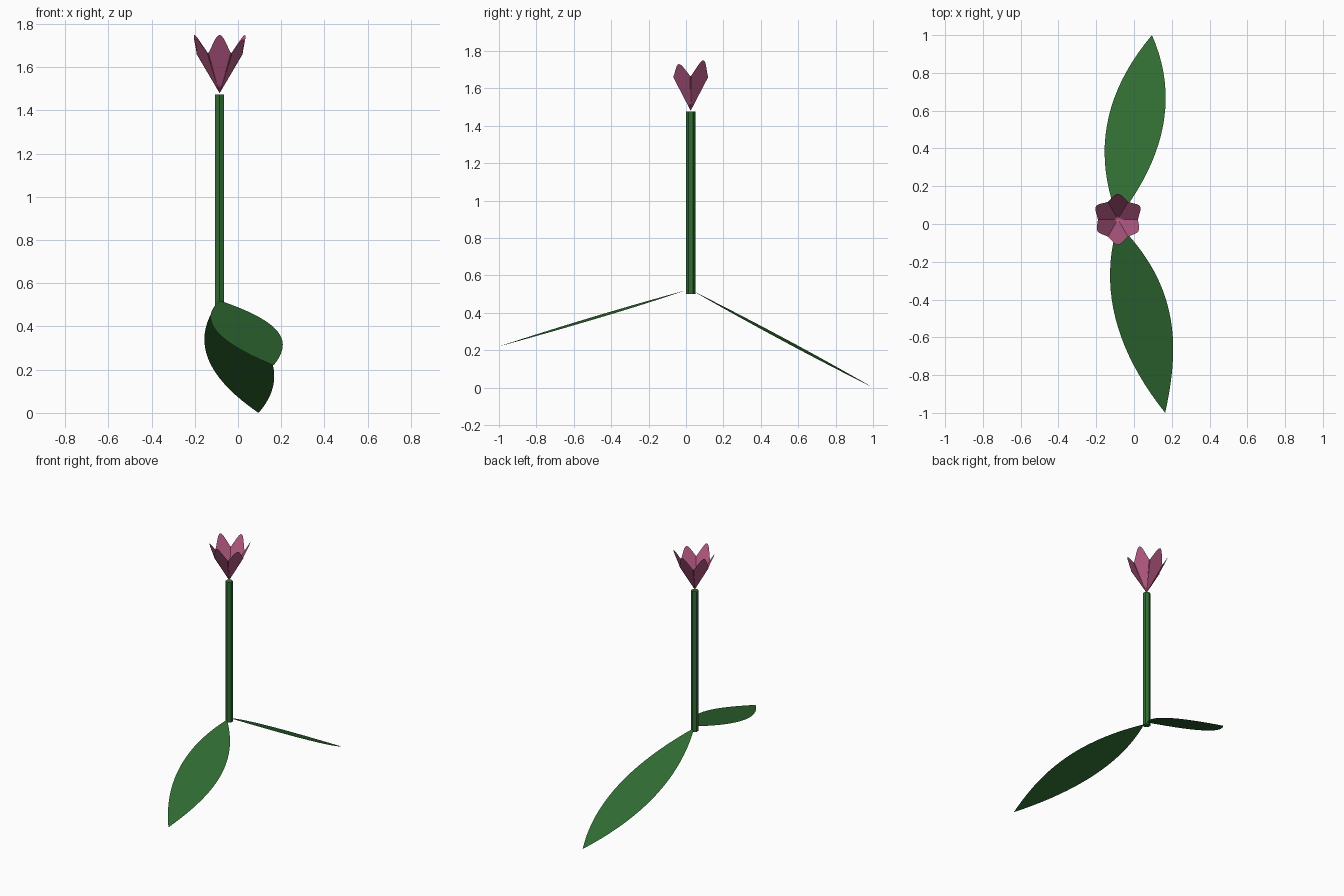
import bpy, bmesh
from math import cos, sin, pi, radians
from mathutils import Vector

cube = bpy.data.objects.get("Cube")
if cube:
    bpy.data.objects.remove(cube, do_unlink=True)

CX, CY = -0.085, 0.025          # flower axis


def material(name, rgb):
    m = bpy.data.materials.new(name)
    m.use_nodes = True
    m.diffuse_color = (*rgb, 1)
    m.node_tree.nodes["Principled BSDF"].inputs["Base Color"].default_value = (*rgb, 1)
    return m


green = material("leaf green", (0.03, 0.152, 0.033))
pink = material("petal pink", (0.468, 0.102, 0.231))


def finish(bm, name, mat, smooth=False):
    me = bpy.data.meshes.new(name)
    bm.to_mesh(me)
    bm.free()
    me.materials.append(mat)
    for p in me.polygons:
        p.use_smooth = smooth
    ob = bpy.data.objects.new(name, me)
    bpy.context.collection.objects.link(ob)
    return ob


# Stem: six-sided rod with corners towards front and back
bm = bmesh.new()
rings = [[bm.verts.new((CX + 0.0245 * sin(i * pi / 3), CY + 0.0245 * cos(i * pi / 3), z))
          for i in range(6)] for z in (0.5, 1.475)]
for i in range(6):
    j = (i + 1) % 6
    bm.faces.new((rings[0][i], rings[0][j], rings[1][j], rings[1][i]))
for ring in rings:
    bm.faces.new(ring)
bmesh.ops.recalc_face_normals(bm, faces=bm.faces)
finish(bm, "stem", green)


# Leaves: flat tilted blades between two curved edges
def bezier(a, b, c, d, t):
    s = 1 - t
    return s**3 * a + 3 * s * s * t * b + 3 * s * t * t * c + t**3 * d


def leaf(name, y0, tip, left, right, tilt, steps=20):
    def point(ctrl, t):
        x = bezier(CX, *ctrl, tip[0], t)
        y = y0 + (tip[1] - y0) * t
        fall = (tip[2] - 0.52 - tilt * (tip[0] - CX)) * t
        return x, y, 0.52 + tilt * (x - CX) + fall

    bm = bmesh.new()
    rows = [[bm.verts.new(point(c, i / steps)) for c in (left, right)]
            for i in range(steps + 1)]
    for a, b in zip(rows, rows[1:]):
        bm.faces.new((a[0], a[1], b[1], b[0]))
    bmesh.ops.remove_doubles(bm, verts=bm.verts, dist=0.0001)
    for f in bm.faces:
        f.normal_update()
        if f.normal.z < 0:
            f.normal_flip()
    finish(bm, name, green)


leaf("front_leaf", 0.0, (0.165, -1, 0.22), (-0.188, -0.10), (0.2515, 0.238), -0.05)
leaf("back_leaf", 0.03, (0.095, 1, 0.0), (-0.212, -0.177), (0.166, 0.238), -0.06)


# Blossom: six flat petals joined into an open cup
bm = bmesh.new()
SEG, ROWS = 12, 6
for k in range(6):
    mid = radians(-90 + 60 * k)
    short = k in (1, 5)                     # the two front side petals are lower
    out = Vector((cos(mid), sin(mid), 0))
    side = Vector((-sin(mid), cos(mid), 0))
    base = Vector((CX, CY, 1.48))
    rise = 0.07 if short else 0.09
    columns = []
    for i in range(SEG + 1):
        u = -1 + 2 * i / SEG                # across the petal
        top = 0.18 + rise * cos(u * pi / 2) ** 1.2
        col = []
        for j in range(ROWS + 1):
            h = top * j / ROWS
            w = 0.056 * u * min(h, 0.18) / 0.18
            if h > 0.18:                    # rounded point narrows upward
                w *= 1 - 0.1 * (h - 0.18) / rise
            col.append(bm.verts.new(base + out * (0.5 * h) + side * w + Vector((0, 0, h))))
        columns.append(col)
    for a, b in zip(columns, columns[1:]):
        for j in range(ROWS):
            bm.faces.new((a[j], b[j], b[j + 1], a[j + 1]))
bmesh.ops.remove_doubles(bm, verts=bm.verts, dist=0.0015)
finish(bm, "blossom", pink, smooth=True)
